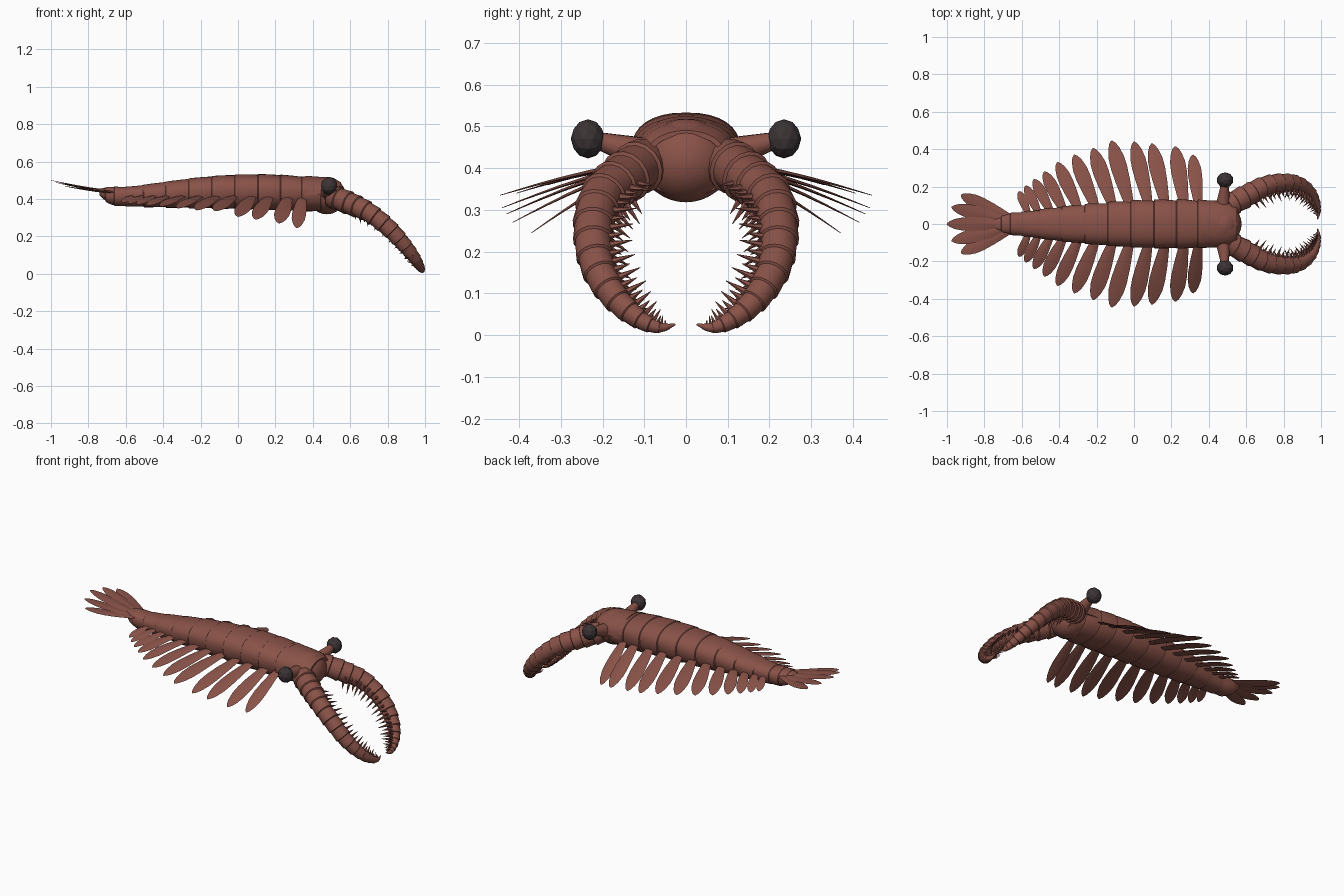
import bpy, bmesh, math
from mathutils import Vector

if "Cube" in bpy.data.objects:
    bpy.data.objects.remove(bpy.data.objects["Cube"])


def material(name, rgb):
    m = bpy.data.materials.new(name)
    m.diffuse_color = (*rgb, 1)
    m.use_nodes = True
    m.node_tree.nodes["Principled BSDF"].inputs["Base Color"].default_value = m.diffuse_color
    return m


SHELL = material("red brown shell", (0.25, 0.085, 0.065))
DARK = material("dark eye", (0.045, 0.034, 0.036))


def finish(bm, name, mat, smooth=True):
    bmesh.ops.recalc_face_normals(bm, faces=bm.faces)
    me = bpy.data.meshes.new(name)
    bm.to_mesh(me)
    bm.free()
    me.materials.append(mat)
    if smooth:
        me.shade_smooth()
        me.set_sharp_from_angle(angle=math.radians(35))
    ob = bpy.data.objects.new(name, me)
    bpy.context.collection.objects.link(ob)
    return ob


def loft(bm, rings):
    """Skin a list of point rings and cap both ends."""
    vs = [[bm.verts.new(p) for p in r] for r in rings]
    n = len(vs[0])
    for a, b in zip(vs, vs[1:]):
        for i in range(n):
            j = (i + 1) % n
            bm.faces.new((a[i], a[j], b[j], b[i]))
    bm.faces.new(vs[0])
    bm.faces.new(vs[-1])


def spline(pts, t):
    """Catmull-Rom through tuples, t from 0 to 1."""
    f = min(max(t, 0), 1) * (len(pts) - 1)
    i = min(int(f), len(pts) - 2)
    u = f - i
    p0, p1, p2, p3 = (pts[max(0, min(len(pts) - 1, i + k))] for k in (-1, 0, 1, 2))
    return [0.5 * (2 * b + (c - a) * u + (2 * a - 5 * b + 4 * c - d) * u * u
                   + (3 * b - a - 3 * c + d) * u ** 3) for a, b, c, d in zip(p0, p1, p2, p3)]


def cone(bm, p, q, r0, r1, n=6):
    d = (q - p).normalized()
    a = d.orthogonal().normalized()
    b = d.cross(a)
    ang = [2 * math.pi * i / n for i in range(n)]
    loft(bm, [[c + (a * math.cos(t) + b * math.sin(t)) * r for t in ang]
              for c, r in ((p, r0), (q, r1))])


# body: overlapping segments (x, half width, top, bottom)
BODY = [(-.74, .03, .455, .42), (-.68, .055, .465, .37), (-.58, .066, .466, .36),
        (-.4, .09, .49, .355), (-.2, .11, .516, .35), (0, .124, .53, .345),
        (.2, .13, .53, .34), (.38, .125, .517, .335), (.52, .11, .505, .328)]


def body_ring(t, swell, n=32):
    x, w, zt, zb = spline(BODY, t)
    zm = zb + (zt - zb) * 0.55
    ring = []
    for i in range(n):
        a = 2 * math.pi * i / n
        c, s = math.cos(a), math.sin(a)
        k = 1 + swell * (0.5 if s > 0 else 1)
        y = math.copysign(abs(c) ** 0.85, c) * w * k
        z = zm + math.copysign(abs(s) ** 0.9, s) * ((zt if s > 0 else 2 * zm - zb) - zm) * k
        ring.append(Vector((x, y, z)))
    return ring


bm = bmesh.new()
SEG = 13
rings = []
for k in range(SEG):
    for u, sw in ((0.0, .03), (0.3, .02), (0.7, -.01), (0.97, -.045)):
        rings.append(body_ring((k + u) / SEG, sw))
loft(bm, rings)
finish(bm, "segmented_body", SHELL)

# rounded head under the front shield
bm = bmesh.new()
bmesh.ops.create_uvsphere(bm, u_segments=28, v_segments=18, radius=1)
for v in bm.verts:
    v.co = Vector((.475 + .1 * v.co.x, .108 * v.co.y, .418 + .1 * v.co.z))
finish(bm, "head", SHELL)

# head shield: curved plate over the head
bm = bmesh.new()
rows = []
for x, w, h in ((.36, .128, .104), (.44, .125, .098), (.51, .117, .09), (.55, .095, .07)):
    arc = [math.pi * i / 20 for i in range(21)]
    rows.append([Vector((x, w * math.cos(a), .42 + h * math.sin(a) ** 0.8)) for a in arc]
                + [Vector((x, (w - .012) * math.cos(a), .42 + (h - .012) * math.sin(a) ** 0.8))
                   for a in reversed(arc)])
loft(bm, rows)
finish(bm, "head_shield", SHELL)


def blade(bm, root, tip, width, thick, pitch=0.0, sag=0.0):
    """Leaf shaped plate from root to tip."""
    d = tip - root
    side = Vector((0, 0, 1)).cross(d).normalized()
    up = d.cross(side).normalized()
    side = side * math.cos(pitch) + up * math.sin(pitch)
    up = d.cross(side).normalized()
    rings = []
    for t, w in ((0, .5), (.2, .72), (.4, .9), (.6, 1), (.75, .95), (.88, .7), (.96, .4), (1, .08)):
        c = root + d * t + Vector((0, 0, sag * math.sin(math.pi * t)))
        e = thick * (1.1 - t)
        rings.append([c + side * width * w / 2 * a + up * e * b
                      for a, b in ((-1, 0), (-.4, .7), (0, 1), (.4, .7), (1, 0), (.4, -.7), (0, -1), (-.4, -.7))])
    loft(bm, rings)


# swimming flaps: root x, tip x, tip y, tip z, width
FLAPS = [(.345, .315, .37, .245, .075), (.27, .22, .415, .27, .085), (.17, .095, .43, .29, .085),
         (.08, 0, .44, .305, .085), (-.02, -.12, .445, .335, .088), (-.11, -.22, .405, .34, .085),
         (-.2, -.32, .37, .35, .08), (-.29, -.41, .33, .36, .075), (-.37, -.48, .28, .365, .07),
         (-.44, -.535, .24, .37, .062), (-.505, -.58, .205, .375, .055), (-.56, -.615, .175, .38, .048)]
for s, nm in ((1, "left"), (-1, "right")):
    for i, (rx, tx, ty, tz, w) in enumerate(FLAPS):
        bm = bmesh.new()
        ry = .09 - .045 * max(0, -rx) / .56
        blade(bm, Vector((rx, s * ry, .415)), Vector((tx, s * ty, tz)), w, .007,
              pitch=s * .1, sag=.008)
        finish(bm, f"{nm}_flap_{i + 1}", SHELL)

# tail fan
for i, (y, x, z) in enumerate(((0, -1, .5), (.09, -.975, .488), (-.09, -.975, .488),
                               (.155, -.925, .468), (-.155, -.925, .468))):
    bm = bmesh.new()
    blade(bm, Vector((-.66, y * .2, .435)), Vector((x, y, z)), .075, .008, sag=-.004)
    finish(bm, f"tail_blade_{i + 1}", SHELL)

# grasping arms: x, y, z, radius along the curl
ARM = [(.5, .095, .415, .062), (.6, .15, .375, .06), (.7, .203, .328, .052), (.8, .222, .25, .047),
       (.88, .212, .165, .041), (.94, .17, .09, .033), (.972, .115, .04, .024),
       (.985, .065, .018, .013), (.982, .025, .026, .002)]
CURL = Vector((.82, .03, .2))


def arm_frame(t):
    x, y, z, r = spline(ARM, t)
    p = Vector((x, y, z))
    tan = (Vector(spline(ARM, t + .01)[:3]) - Vector(spline(ARM, t - .01)[:3])).normalized()
    n = CURL - p
    n = (n - tan * n.dot(tan)).normalized()
    return p, tan, n, tan.cross(n), r


JOINTS = 17
for s, nm in ((1, "left"), (-1, "right")):
    flip = Vector((1, s, 1))
    bm = bmesh.new()
    rings = []
    for k in range(JOINTS):
        for u, sw in ((0, .95), (.5, 1.0), (.93, 1.07)):
            p, tan, n, b, r = arm_frame((k + u) / JOINTS)
            rings.append([(p + (n * math.cos(a) + b * math.sin(a)) * r * sw) * flip
                          for a in (2 * math.pi * i / 16 for i in range(16))])
    loft(bm, rings)
    finish(bm, f"{nm}_arm", SHELL)

    # paired spines on the inner side of each joint
    bm = bmesh.new()
    for k in range(4, 29):
        p, tan, n, b, r = arm_frame((k + .5) / 31)
        long = (.055 if k % 2 else .036) * min(1, r / .035)
        for side in (-.5, .5):
            d = (n + b * side + tan * .15).normalized()
            cone(bm, (p + d * r * .8) * flip, (p + d * (r + long)) * flip, .010 * min(1, r / .03), .0008)
    finish(bm, f"{nm}_arm_spines", SHELL)

    # eye stalk and eye
    bm = bmesh.new()
    cone(bm, Vector((.475, s * .07, .425)), Vector((.485, s * .215, .467)), .045, .02, 14)
    finish(bm, f"{nm}_eye_stalk", SHELL)
    bm = bmesh.new()
    bmesh.ops.create_icosphere(bm, subdivisions=2, radius=1)
    for v in bm.verts:
        v.co = Vector((.487 + .045 * v.co.x, s * .235 + .041 * v.co.y, .47 + .047 * v.co.z))
    finish(bm, f"{nm}_eye", DARK, smooth=False)
